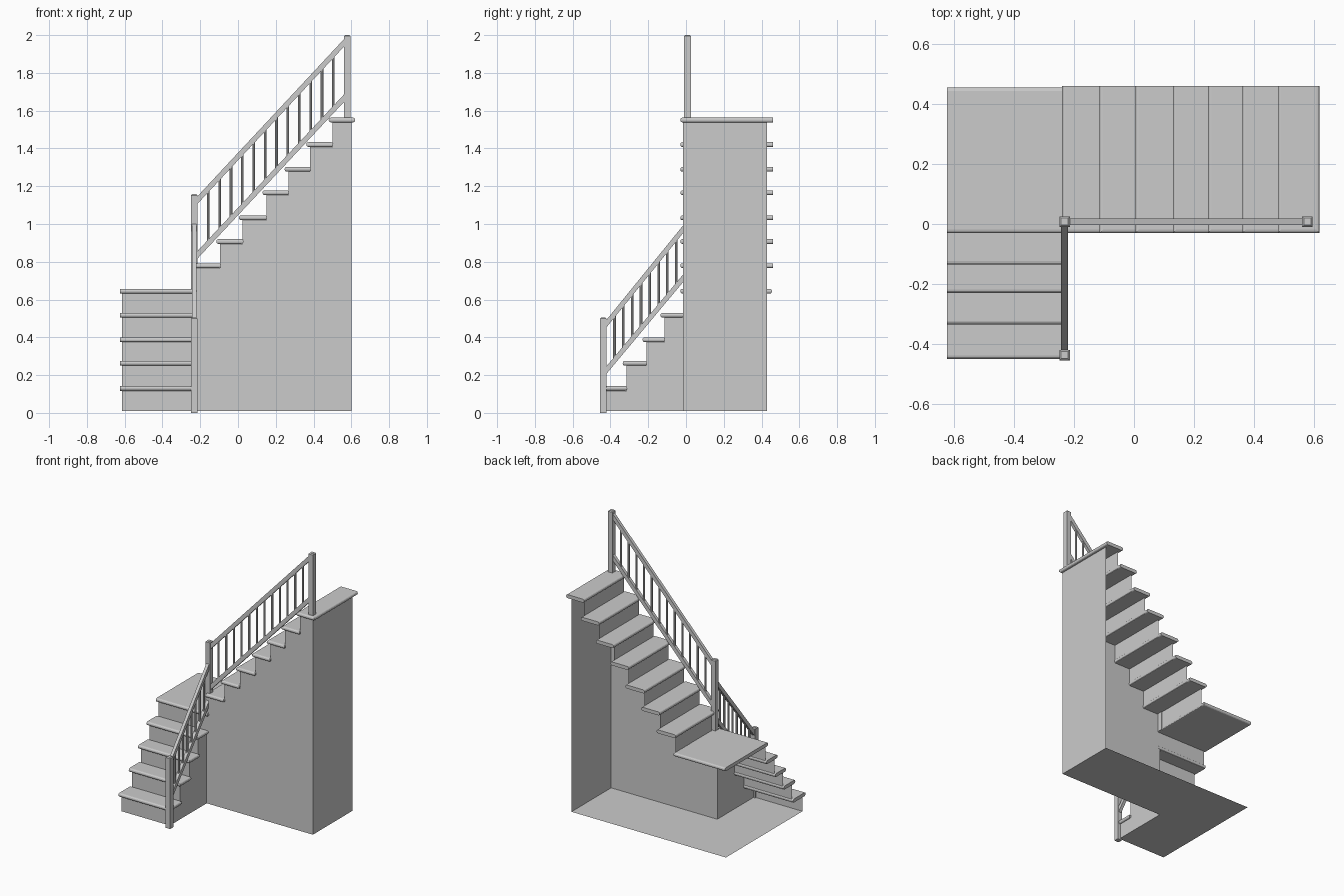
import bpy
import bmesh
from mathutils import Vector

cube = bpy.data.objects.get("Cube")
if cube:
    bpy.data.objects.remove(cube, do_unlink=True)

grey = bpy.data.materials.new("plain_grey")
grey.use_nodes = True
grey.diffuse_color = (0.6, 0.6, 0.6, 1)
grey.node_tree.nodes["Principled BSDF"].inputs["Base Color"].default_value = grey.diffuse_color


def finish(bm, name):
    mesh = bpy.data.meshes.new(name)
    bm.to_mesh(mesh)
    bm.free()
    mesh.materials.append(grey)
    obj = bpy.data.objects.new(name, mesh)
    bpy.context.collection.objects.link(obj)
    return obj


def place(axis, along, across, z):
    """Point of a flight that climbs along the x or the y axis."""
    return Vector((along, across, z) if axis == "x" else (across, along, z))


def sheet(name, points, facing):
    bm = bmesh.new()
    face = bm.faces.new([bm.verts.new(p) for p in points])
    face.normal_update()
    if face.normal.dot(Vector(facing)) < 0:
        face.normal_flip()
    return finish(bm, name)


def box(bm, lo, hi):
    verts = bmesh.ops.create_cube(bm, size=1)["verts"]
    for v in verts:
        v.co = Vector([hi[i] if v.co[i] > 0 else lo[i] for i in range(3)])
    return verts


def tread(name, lo, hi, square_side):
    """Board with rounded edges, left square on one side (axis, sign)."""
    bm = bmesh.new()
    box(bm, lo, hi)
    axis, sign = square_side
    limit = hi[axis] if sign > 0 else lo[axis]
    edges = []
    for e in bm.edges:
        a, b = (v.co for v in e.verts)
        on_square = abs(a[axis] - limit) + abs(b[axis] - limit) < 1e-5
        if abs(a.z - b.z) < 1e-5 and not on_square:
            edges.append(e)
    bmesh.ops.bevel(bm, geom=edges, offset=0.011, segments=3, profile=0.5, affect="EDGES")
    finish(bm, name)


def post(name, x, y, z0, z1):
    bm = bmesh.new()
    r = 0.0175
    box(bm, (x - r, y - r, z0), (x + r, y + r, z1))
    top = [e for e in bm.edges if all(v.co.z > z1 - 1e-5 for v in e.verts)]
    bmesh.ops.bevel(bm, geom=top, offset=0.006, segments=1, affect="EDGES")
    finish(bm, name)


def sloped_rail(name, axis, across, start, end):
    """Square bar with upright ends, from (along, z) to (along, z)."""
    bm = bmesh.new()
    for v in bmesh.ops.create_cube(bm, size=1)["verts"]:
        along, z = start if v.co.x < 0 else end
        v.co = place(axis, along, across + v.co.y * 0.022, z + v.co.z * 0.04)
    bmesh.ops.recalc_face_normals(bm, faces=bm.faces)
    finish(bm, name)


def railing(name, axis, across, u0, u1, low, high, count):
    """Handrail, bottom rail and evenly spaced balusters."""
    sloped_rail(name + "_handrail", axis, across, (u0, high[0]), (u1, high[1]))
    sloped_rail(name + "_bottom_rail", axis, across, (u0, low[0]), (u1, low[1]))
    bm = bmesh.new()
    for i in range(count):
        t = (i + 1) / (count + 1)
        u = u0 + (u1 - u0) * t
        z0, z1 = (a + (b - a) * t for a, b in (low, high))
        verts = bmesh.ops.create_cone(bm, cap_ends=True, segments=8, radius1=0.007,
                                      radius2=0.007, depth=z1 - z0)["verts"]
        bmesh.ops.translate(bm, verts=verts, vec=place(axis, u, across, (z0 + z1) / 2))
    finish(bm, name + "_balusters")


FLOOR = 0.01
THICK = 0.025
NOSE = 0.02
LEFT, INNER_X, RIGHT = -0.615, -0.235, 0.6
FRONT, INNER_Y, BACK = -0.43, -0.016, 0.43
LANDING = 0.657


def flight(name, axis, noses, tops, span, wall, end, base):
    """Treads, risers and the stepped wall on the open side."""
    profile = []
    below = base
    for i, (nose, top) in enumerate(zip(noses, tops)):
        riser = nose + NOSE
        under = top - THICK
        following = noses[i + 1] + NOSE if i + 1 < len(noses) else end
        a, b = wall
        sheet(f"{name}_riser_{i + 1}",
              [place(axis, riser, a, below), place(axis, riser, b, below),
               place(axis, riser, b, under), place(axis, riser, a, under)],
              place(axis, -1, 0, 0))
        tail = following + (NOSE if axis == "x" and i + 1 == len(noses) else 0.004)
        square = (1, 1) if axis == "x" else (0, -1)
        tread(f"{name}_tread_{i + 1}", place(axis, nose, span[0], under),
              place(axis, tail, span[1], top), square)
        profile += [(riser, under), (following, under)]
        below = top - THICK
    return profile


# Lower flight, climbing toward the back
lower_noses = [-0.45, -0.335, -0.23, -0.135]
lower_tops = [0.142, 0.275, 0.4, 0.53]
lower = flight("lower", "y", lower_noses, lower_tops, (-0.625, -0.222),
               (LEFT, INNER_X), INNER_Y, FLOOR)
outline = [(FRONT, FLOOR)] + lower + [(INNER_Y, FLOOR)]
sheet("lower_side_wall", [(INNER_X, y, z) for y, z in outline], (1, 0, 0))

# Landing and the riser under its nose
sheet("landing_riser", [(LEFT, INNER_Y, 0.505), (INNER_X, INNER_Y, 0.505),
                        (INNER_X, INNER_Y, 0.632), (LEFT, INNER_Y, 0.632)], (0, -1, 0))
tread("landing", (-0.625, -0.03, LANDING - THICK), (-0.218, 0.455, LANDING), (0, -1))

# Upper flight, climbing toward the left
upper_noses = [-0.24, -0.115, 0.005, 0.13, 0.247, 0.362, 0.48]
upper_tops = [0.792, 0.92, 1.045, 1.178, 1.302, 1.433, 1.563]
upper = flight("upper", "x", upper_noses, upper_tops, (-0.03, 0.46),
               (INNER_Y, BACK), RIGHT, LANDING - THICK)
outline = [(INNER_X, FLOOR), (INNER_X, LANDING - THICK), (upper[0][0], LANDING - THICK)]
outline += upper + [(RIGHT, FLOOR)]
sheet("upper_side_wall", [(x, INNER_Y, z) for x, z in outline], (0, -1, 0))

# End wall and L-shaped base sheet
top = upper[-1][1]
sheet("end_wall", [(RIGHT, INNER_Y, FLOOR), (RIGHT, BACK, FLOOR),
                   (RIGHT, BACK, top), (RIGHT, INNER_Y, top)], (1, 0, 0))
plan = [(LEFT, FRONT), (INNER_X, FRONT), (INNER_X, INNER_Y),
        (RIGHT, INNER_Y), (RIGHT, BACK), (LEFT, BACK)]
sheet("base", [(x, y, FLOOR) for x, y in plan], (0, 0, -1))

# Newel posts and railings
POST_X, POST_Y = -0.232, 0.008
post("bottom_post", POST_X, -0.438, 0, 0.505)
post("corner_post", POST_X, POST_Y, LANDING - THICK, 1.158)
post("top_post", 0.579, POST_Y, 1.56, 2.0)
railing("lower", "y", POST_X, -0.425, -0.005, (0.222, 0.725), (0.468, 0.985), 8)
railing("upper", "x", POST_Y, -0.218, 0.565, (0.833, 1.67), (1.123, 1.963), 12)
